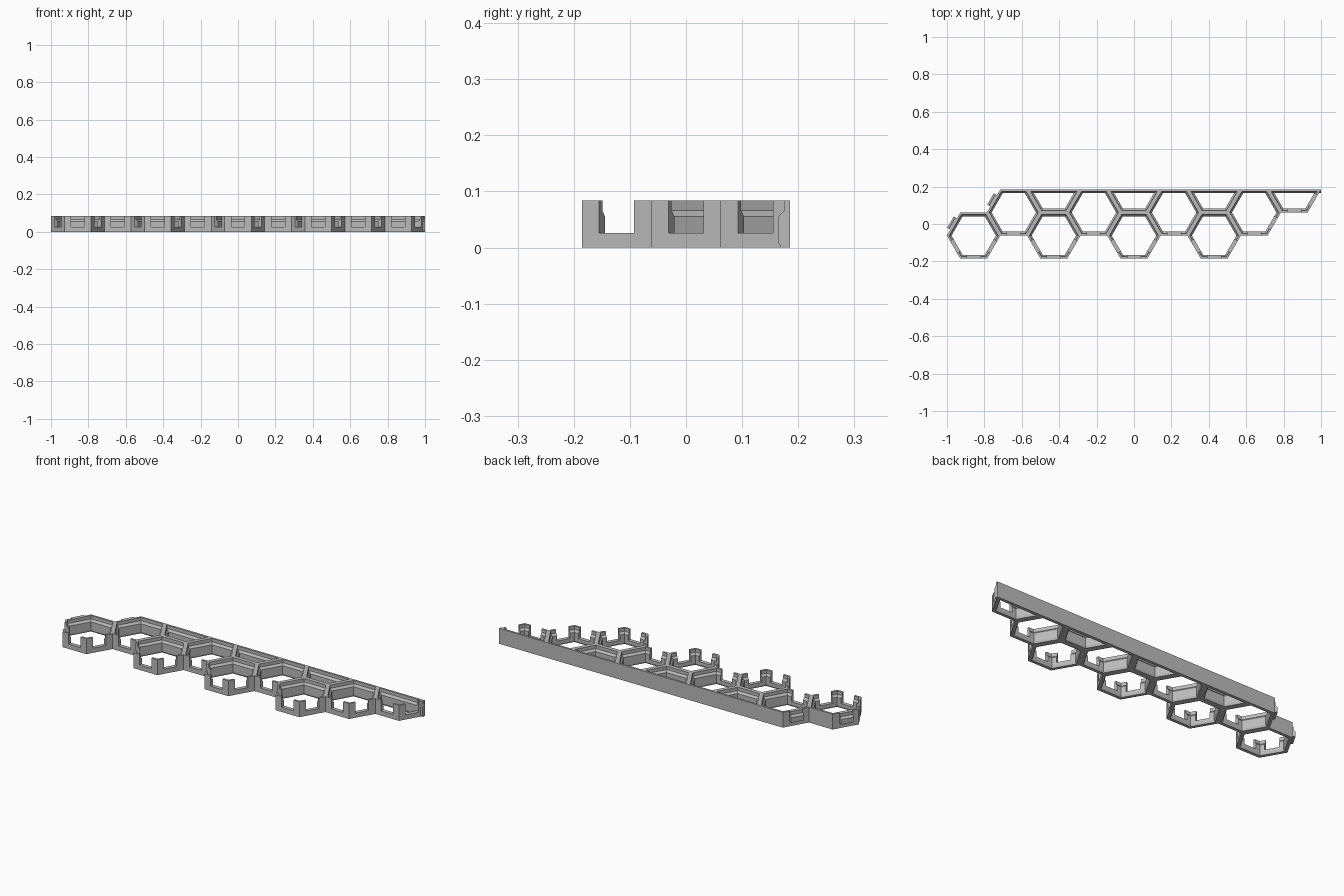
import bpy, bmesh, math
from mathutils import Vector

old = bpy.data.objects.get("Cube")
if old:
    bpy.data.objects.remove(old, do_unlink=True)

SIDE = 1 / 7                      # hexagon side
APO = SIDE * math.sqrt(3) / 2     # hexagon apothem
TOP = 0.084                       # wall height
FLOOR = 0.026                     # bottom of the notches
# half-wall cross-section: (thickness, height)
PROFILE = [(0, 0), (0.0165, 0), (0.021, 0.01), (0.021, 0.055),
           (0.011, 0.066), (0.011, TOP), (0, TOP)]
TAB_PROFILE = [(-0.004, FLOOR + 0.002), (0.02, FLOOR + 0.002), (0.02, 0.055),
               (0.01, 0.066), (0.01, TOP), (-0.004, TOP)]

grey = bpy.data.materials.new("plain_grey")
grey.use_nodes = True
COLOUR = (0.5, 0.5, 0.5, 1)
grey.diffuse_color = COLOUR
grey.node_tree.nodes["Principled BSDF"].inputs["Base Color"].default_value = COLOUR


def make_object(name, bm):
    bmesh.ops.recalc_face_normals(bm, faces=bm.faces)
    mesh = bpy.data.meshes.new(name)
    bm.to_mesh(mesh)
    bm.free()
    mesh.materials.append(grey)
    obj = bpy.data.objects.new(name, mesh)
    bpy.context.collection.objects.link(obj)
    return obj


def loft(bm, sections, closed=False):
    """Skin matching cross-sections, capping the ends when open."""
    rows = [[bm.verts.new(p) for p in sec] for sec in sections]
    pairs = list(zip(rows, rows[1:]))
    if closed:
        pairs.append((rows[-1], rows[0]))
    else:
        bm.faces.new(rows[0])
        bm.faces.new(rows[-1])
    n = len(rows[0])
    for a, b in pairs:
        for j in range(n):
            k = (j + 1) % n
            bm.faces.new((a[j], a[k], b[k], b[j]))


def hex_wall(name, cx, cy, corners):
    """Wall of one cell, mitred at each corner."""
    sections = []
    for c in corners:
        ang = math.radians(60 * c)
        sections.append([(cx + (SIDE - t * SIDE / APO) * math.cos(ang),
                          cy + (SIDE - t * SIDE / APO) * math.sin(ang), z)
                         for t, z in PROFILE])
    bm = bmesh.new()
    loft(bm, sections, closed=len(corners) == 6)
    return make_object(name, bm)


def edge_prism(bm, cx, cy, edge, profile, length):
    """Prism along the middle of a cell edge; profile runs outward from it."""
    ang = math.radians(60 * edge + 30)
    out = Vector((math.cos(ang), math.sin(ang), 0))
    along = Vector((-out.y, out.x, 0))
    mid = Vector((cx, cy, 0)) + out * APO
    loft(bm, [[mid + out * t + along * s * length / 2 + Vector((0, 0, z))
               for t, z in profile] for s in (-1, 1)])


def cut_notches(obj, cx, cy, edges):
    """Open the middle half of the given edges down to the notch floor."""
    bm = bmesh.new()
    box = [(-0.035, FLOOR), (0.01, FLOOR), (0.01, 0.12), (-0.035, 0.12)]
    for e in edges:
        edge_prism(bm, cx, cy, e, box, SIDE / 2)
    cutter = make_object("notch_cutter", bm)
    cutter.hide_render = True
    mod = obj.modifiers.new("notches", 'BOOLEAN')
    mod.operation = 'DIFFERENCE'
    mod.solver = 'EXACT'
    mod.object = cutter
    bpy.context.view_layer.objects.active = obj
    bpy.ops.object.modifier_apply(modifier=mod.name)
    bpy.data.objects.remove(cutter, do_unlink=True)


def column_x(i):
    return i * 1.5 * SIDE


# front row of full cells, open on the three front edges
for i in (-4, -2, 0, 2):
    x, y = column_x(i), -APO / 2
    cut_notches(hex_wall("front_cell", x, y, range(6)), x, y, (3, 4, 5))

# back row of full cells
for i in (-3, -1, 1, 3):
    x, y = column_x(i), APO / 2
    edges = (4, 5) if i == 3 else (4,)
    cut_notches(hex_wall("back_cell", x, y, range(6)), x, y, edges)

# half cells closed by a straight back wall
for i in (-2, 0, 2, 4):
    x, y = column_x(i), 1.5 * APO
    half = hex_wall("half_cell", x, y, (3, 4, 5, 6))
    if i == 4:
        cut_notches(half, x, y, (4, 5))
    bm = bmesh.new()
    loft(bm, [[(x + s * SIDE, y - t, z) for t, z in PROFILE] for s in (-1, 1)])
    make_object("back_wall", bm)

# joining tabs on the left side
for i, y in ((-4, -APO / 2), (-3, APO / 2)):
    bm = bmesh.new()
    edge_prism(bm, column_x(i), y, 2, TAB_PROFILE, SIDE / 2 - 0.002)
    make_object("joining_tab", bm)
